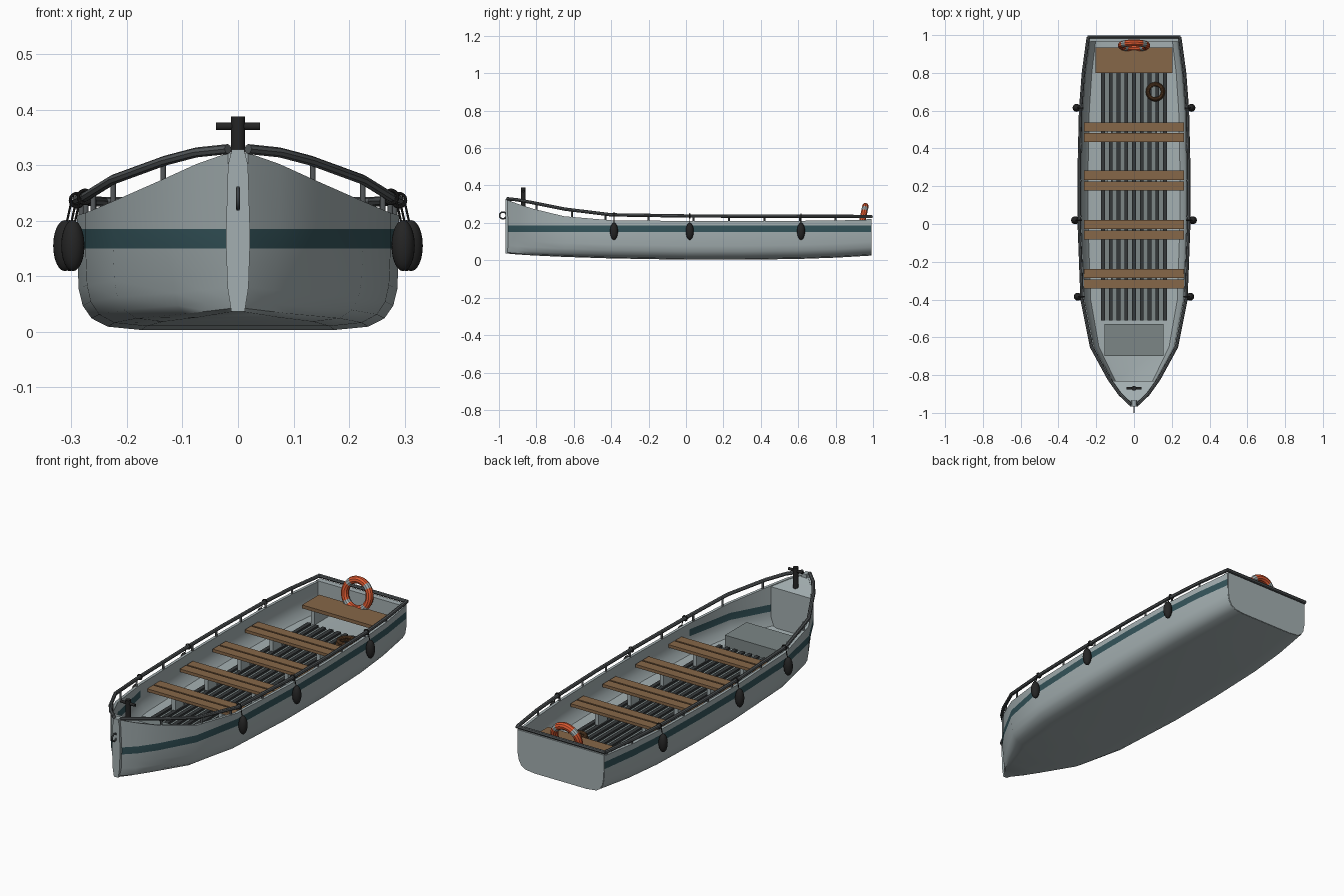
import bpy, bmesh, math
from mathutils import Vector

if "Cube" in bpy.data.objects:
    bpy.data.objects.remove(bpy.data.objects["Cube"], do_unlink=True)


def material(name, *rgb):
    m = bpy.data.materials.new(name)
    m.use_nodes = True
    m.diffuse_color = (*rgb, 1)
    node = next(n for n in m.node_tree.nodes if n.type == 'BSDF_PRINCIPLED')
    node.inputs["Base Color"].default_value = (*rgb, 1)
    return m


HULL = material("hull_grey", .37, .43, .44)
TEAL = material("stripe_teal", .035, .09, .105)
WOOD = material("bench_wood", .24, .135, .065)
RAIL = material("rail_grey", .09, .1, .105)
BLACK = material("rubber_black", .018, .018, .018)
ORANGE = material("ring_orange", .72, .1, .03)
PANEL = material("panel_grey", .2, .24, .24)
ROPE = material("rope_brown", .12, .055, .022)
SLAT = material("slat_dark", .035, .04, .042)


def finish(ob, name, *mats, smooth=True):
    ob.name = name
    for m in mats:
        ob.data.materials.append(m)
    if smooth:
        bpy.ops.object.select_all(action='DESELECT')
        ob.select_set(True)
        bpy.context.view_layer.objects.active = ob
        bpy.ops.object.shade_smooth_by_angle(angle=math.radians(35))
    return ob


def from_bmesh(bm, name, *mats, smooth=True):
    bmesh.ops.recalc_face_normals(bm, faces=bm.faces)
    me = bpy.data.meshes.new(name)
    bm.to_mesh(me)
    bm.free()
    ob = bpy.data.objects.new(name, me)
    bpy.context.collection.objects.link(ob)
    return finish(ob, name, *mats, smooth=smooth)


def loft(rings, rule=None):
    """Skin closed rings of points and cap both ends."""
    bm = bmesh.new()
    loops = [[bm.verts.new(p) for p in ring] for ring in rings]
    n = len(loops[0])
    for a, b in zip(loops, loops[1:]):
        for i in range(n):
            j = (i + 1) % n
            f = bm.faces.new((a[i], a[j], b[j], b[i]))
            if rule:
                f.material_index = rule(i, f.calc_center_median())
    bm.faces.new(loops[0])
    bm.faces.new(loops[-1])
    return bm


def box(name, x, y, z, mat):
    """Box from (min, max) spans."""
    return from_bmesh(loft([[(x[0], v, z[0]), (x[1], v, z[0]), (x[1], v, z[1]),
                             (x[0], v, z[1])] for v in y]), name, mat, smooth=False)


def cylinder(name, loc, r, depth, mat, rot=(0, 0, 0)):
    bpy.ops.mesh.primitive_cylinder_add(vertices=16, radius=r, depth=depth, location=loc, rotation=rot)
    return finish(bpy.context.object, name, mat)


def torus(name, loc, major, minor, *mats, rot=(0, 0, 0)):
    bpy.ops.mesh.primitive_torus_add(location=loc, rotation=rot, major_radius=major, minor_radius=minor,
                                     major_segments=40, minor_segments=10)
    return finish(bpy.context.object, name, *mats)


def tube(name, points, r, mat):
    cu = bpy.data.curves.new(name, 'CURVE')
    cu.dimensions = '3D'
    cu.bevel_depth = r
    cu.bevel_resolution = 2
    cu.use_fill_caps = True
    sp = cu.splines.new('POLY')
    sp.points.add(len(points) - 1)
    for p, co in zip(sp.points, points):
        p.co = (*co, 1)
    ob = bpy.data.objects.new(name, cu)
    bpy.context.collection.objects.link(ob)
    bpy.ops.object.select_all(action='DESELECT')
    ob.select_set(True)
    bpy.context.view_layer.objects.active = ob
    bpy.ops.object.convert(target='MESH')
    return finish(bpy.context.object, name, mat)


# Stations: y, half width, keel height, sheer height, rail height
STATIONS = [
    (-.955, .018, .035, .322, .329), (-.9, .075, .03, .302, .323), (-.82, .132, .025, .276, .308),
    (-.65, .225, .017, .235, .274), (-.4, .275, .009, .214, .243), (0, .29, .002, .21, .237),
    (.3, .29, .002, .21, .236), (.6, .283, .006, .211, .235), (.8, .268, .013, .213, .235),
    (.99, .242, .024, .217, .234)]


def at(y):
    """Interpolated station."""
    for a, b in zip(STATIONS, STATIONS[1:]):
        if y <= b[0]:
            t = (y - a[0]) / (b[0] - a[0])
            return [y] + [p + (q - p) * t for p, q in zip(a[1:], b[1:])]
    return list(STATIONS[-1])


STRIPE = (.185, .15)


def outer(y, w, keel, top):
    """Outer half section, from the sheer down to the keel."""
    low = .9 if y < -.7 else 1
    side = [(w, top), (w, STRIPE[0]), (w, STRIPE[1])]
    bilge = [(.99, .075), (.965, .045), (.91, .022), (.81, .007), (.6, .001)]
    return side + [(w * f * low, keel + h) for f, h in bilge]


def mirror_ring(y, half):
    return [(x, y, z) for x, z in half] + [(-x, y, z) for x, z in reversed(half)]


# Hull shell with floor
def hull_ring(y, w, keel, top, _):
    iw = max(w - .014, .003)
    half = outer(y, w, keel, top)
    inner = [(iw, top), (iw, STRIPE[0]), (iw, STRIPE[1]), (iw * .97, .11), (iw * .88, .082), (iw * .7, .075)]
    return mirror_ring(y, half) + list(reversed(mirror_ring(y, inner)))


def hull_colour(i, c):
    if not STRIPE[1] < c.z < STRIPE[0] or abs(c.x) < .01:
        return 0
    outside = i < 16
    return 1 if outside or c.y < -.4 else 0


from_bmesh(loft([hull_ring(*s) for s in STATIONS], hull_colour), "hull", HULL, TEAL)

# Transom
rings = []
for y in (.965, .993):
    _, w, keel, top, _ = at(y)
    rings.append(mirror_ring(y, outer(y, w - .002, keel + .001, top + .004)))
from_bmesh(loft(rings), "transom", HULL)

# Foredeck block with bulkhead
rings = []
for y in (-.83, -.9, -.95):
    _, w, keel, top, _ = at(y)
    rings.append(mirror_ring(y, [(w - .006, top - .004), (w - .006, .15), (w * .7, .06)]))
from_bmesh(loft(rings), "foredeck", HULL)

# Stem post
stem = [(.011, .328), (.018, .3), (.022, .17), (.019, .08), (.012, .036)]
from_bmesh(loft([mirror_ring(y, stem) for y in (-.966, -.935)]), "stem_post", HULL)

# Rails, posts and fenders on both sides
for s, side in ((1, "left"), (-1, "right")):
    tube(side + "_rail", [(s * w, y, h) for y, w, _, _, h in STATIONS], .009, RAIL)
    for y in (-.8, -.61, -.43, -.2, .04, .23, .42, .61, .8):
        _, w, _, top, h = at(y)
        cylinder(side + "_rail_post", (s * (w - .008), y, (top + h) / 2 - .012), .005, h - top + .03, RAIL)
    for y in (-.385, .02, .615):
        w = at(y)[1]
        bpy.ops.mesh.primitive_uv_sphere_add(segments=20, ring_count=12, location=(s * (w + .022), y, .155))
        fender = bpy.context.object
        fender.scale = (.021, .021, .046)
        finish(fender, side + "_fender", BLACK)
        torus(side + "_fender_loop", (s * w, y, at(y)[4]), .012, .003, BLACK, rot=(math.pi / 2, 0, 0))
        tube(side + "_fender_cord", [(s * (w + .01), y, .235), (s * (w + .02), y, .19)], .002, BLACK)
tube("stern_rail", [(-.246, .99, .234), (.246, .99, .234)], .009, RAIL)

# Floor panel with long slats
box("floor_panel", (-.175, .175), (-.51, .8), (.07, .082), PANEL)
for i in range(9):
    x = (i - 4) * .041
    box("floor_slat", (x - .01, x + .01), (-.51, .8), (.08, .092), SLAT)

# Paired bench planks on supports
for y in (.485, .23, -.03, -.29):
    for d in (-.028, .028):
        box("bench_plank", (-.265, .265), (y + d - .024, y + d + .024), (.155, .17), WOOD)
    for x in (-.13, .13):
        box("bench_support", (x - .01, x + .01), (y - .035, y + .035), (.076, .156), HULL)

# Stern bench and fore locker
box("stern_bench", (-.205, .205), (.8, .935), (.153, .17), WOOD)
for x in (-.16, .16):
    box("stern_bench_support", (x - .01, x + .01), (.82, .93), (.076, .154), HULL)
box("fore_locker", (-.155, .155), (-.7, -.53), (.076, .135), PANEL)

# Life ring with four bands
ring = torus("life_ring", (0, .945, .222), .068, .018, ORANGE, HULL, rot=(math.radians(78), 0, 0))
for p in ring.data.polygons:
    angle = math.degrees(math.atan2(p.center.y, p.center.x)) % 90
    p.material_index = 1 if abs(angle - 45) < 8 else 0

# Rope coil
for r, z in ((.042, .1), (.038, .113)):
    torus("rope_coil", (.113, .7, z), r, .009, ROPE)

# Mooring post and bow ring
cylinder("mooring_post", (0, -.87, .33), .013, .116, BLACK)
cylinder("mooring_crossbar", (0, -.87, .37), .007, .08, BLACK, rot=(0, math.pi / 2, 0))
torus("bow_ring", (0, -.979, .24), .018, .004, RAIL, rot=(0, math.pi / 2, 0))
